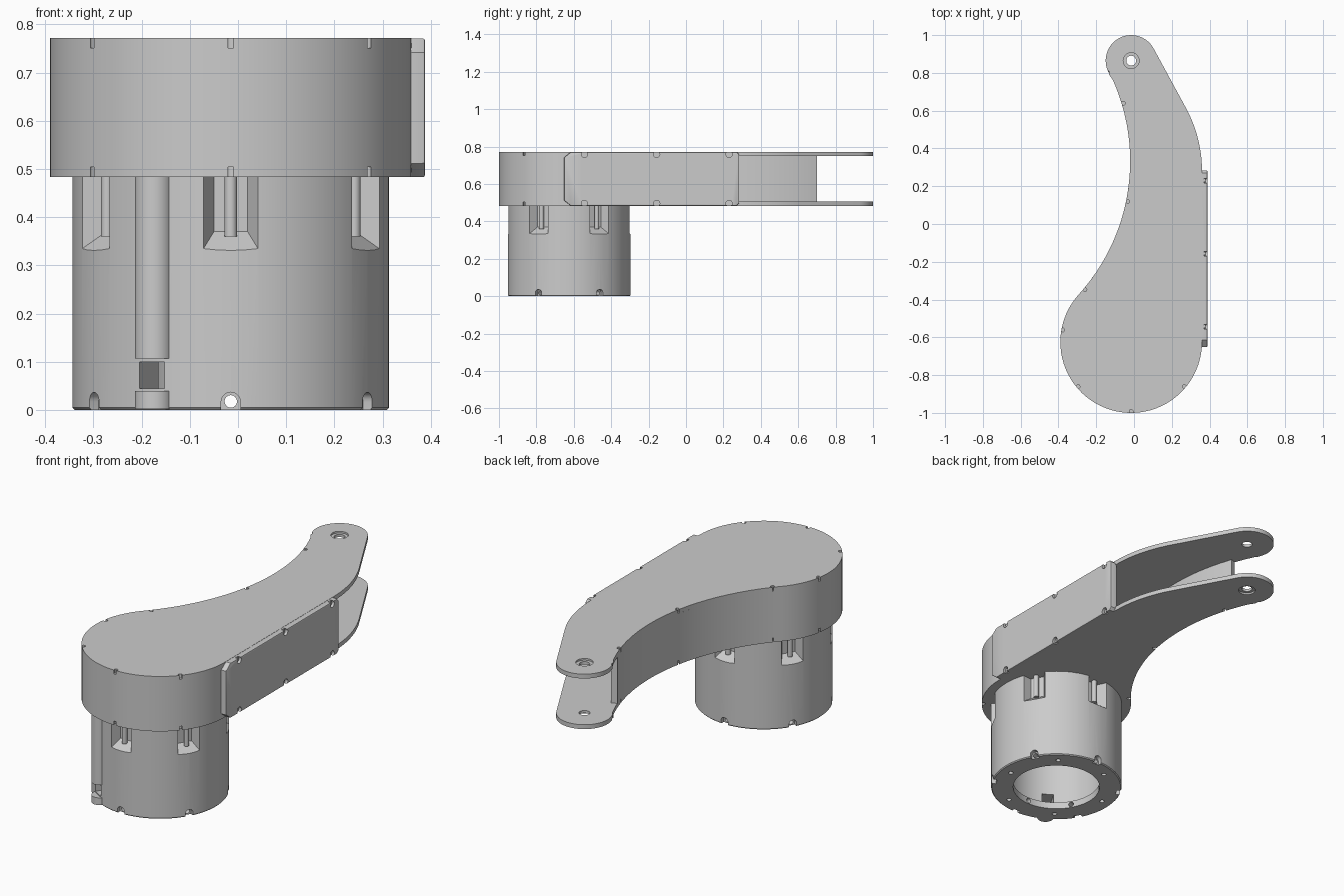
import bpy, bmesh
from math import sin, cos, radians, pi
from mathutils import Matrix, Vector

if "Cube" in bpy.data.objects:
    bpy.data.objects.remove(bpy.data.objects["Cube"])

HUB, TIP, LEFT = (-0.015, -0.625), (-0.015, 0.865), (-1.072, 0.333)
R_HUB, R_TIP, R_LEFT = 0.375, 0.135, 1.0515
AXIS_X = Matrix(((0, 0, 1, 0), (1, 0, 0, 0), (0, 1, 0, 0), (0, 0, 0, 1)))
HUB_M = Matrix.Translation((*HUB, 0))


def arc(c, r, a0, a1, n):
    return [(c[0] + r * cos(radians(a0 + (a1 - a0) * i / n)),
             c[1] + r * sin(radians(a0 + (a1 - a0) * i / n))) for i in range(n + 1)]


def circle(c, r, n=20):
    return arc(c, r, 0, 360, n)[:-1]


def polar(c, r, a):
    return (c[0] + r * cos(radians(a)), c[1] + r * sin(radians(a)))


def turn(a):
    return HUB_M @ Matrix.Rotation(radians(a), 4, 'Z')


def prism(bm, pts, z0, z1, m=Matrix()):
    lo = [bm.verts.new(m @ Vector((x, y, z0))) for x, y in pts]
    hi = [bm.verts.new(m @ Vector((x, y, z1))) for x, y in pts]
    bm.faces.new(lo[::-1])
    bm.faces.new(hi)
    for i in range(len(pts)):
        j = (i + 1) % len(pts)
        bm.faces.new((lo[i], lo[j], hi[j], hi[i]))


def hexahedron(bm, near, far, m):
    """Closed solid between two matching four-point loops."""
    a = [bm.verts.new(m @ Vector(p)) for p in near]
    b = [bm.verts.new(m @ Vector(p)) for p in far]
    bm.faces.new(a[::-1])
    bm.faces.new(b)
    for i in range(4):
        j = (i + 1) % 4
        bm.faces.new((a[i], a[j], b[j], b[i]))


def finish(name, bm):
    bmesh.ops.recalc_face_normals(bm, faces=bm.faces)
    me = bpy.data.meshes.new(name)
    bm.to_mesh(me)
    bm.free()
    ob = bpy.data.objects.new(name, me)
    bpy.context.collection.objects.link(ob)
    return ob


def cut(ob, bm):
    cutter = finish("cutter", bm)
    mod = ob.modifiers.new("cut", 'BOOLEAN')
    mod.operation, mod.solver, mod.object = 'DIFFERENCE', 'EXACT', cutter
    bpy.context.view_layer.objects.active = ob
    bpy.ops.object.modifier_apply(modifier=mod.name)
    bpy.data.objects.remove(cutter)


# Arm plates: one tangent-arc outline, rounded outer rim, screw and pivot holes
outline = (arc(TIP, R_TIP, 28.6, 206.7, 28) + arc(LEFT, R_LEFT, 26, -41.5, 36)
           + arc(HUB, R_HUB, 137.8, 360, 48) + arc((-0.34, 0.28), 0.70, 0, 28.6, 14))
holes = [polar(HUB, 0.367, a) for a in (170, 220, 270, 320)]
holes += [polar(LEFT, R_LEFT + 0.009, a) for a in (-40, -11.6, 16.8)]
for name, z0, z1, outer in (("bottom_plate", 0.483, 0.506, 0.483), ("top_plate", 0.749, 0.772, 0.772)):
    bm = bmesh.new()
    prism(bm, outline, z0, z1)
    rim = [e for e in bm.edges if all(abs(v.co.z - outer) < 1e-4 for v in e.verts)]
    bmesh.ops.bevel(bm, geom=rim, offset=0.006, segments=2, profile=0.5, affect='EDGES')
    plate = finish(name, bm)
    bm = bmesh.new()
    for h in holes:
        prism(bm, circle(h, 0.01, 12), z0 - 0.02, z1 + 0.02)
    prism(bm, circle(TIP, 0.026, 28), z0 - 0.02, z1 + 0.02)
    cut(plate, bm)
    bm = bmesh.new()
    prism(bm, circle(TIP, 0.042, 28), outer - 0.009, outer + 0.009)
    cut(plate, bm)

# Side wall between the plates, open on the right and at the tip
T = 0.03
wall = arc(LEFT, R_LEFT, 19.8, -41.5, 36) + arc(HUB, R_HUB, 137.8, 360, 48)
inner = arc(LEFT, R_LEFT + T, 19.8, -41.5, 36) + arc(HUB, R_HUB - T, 137.8, 360, 48)
bm = bmesh.new()
prism(bm, wall + inner[::-1], 0.504, 0.751)
finish("side_wall", bm)

# Side cover with screw notches along both long edges
bm = bmesh.new()
prism(bm, [(-0.615, 0.483), (0.27, 0.483), (0.284, 0.497), (0.284, 0.757), (0.27, 0.771),
           (-0.615, 0.771), (-0.652, 0.742), (-0.652, 0.512)], 0.352, 0.388, AXIS_X)
rim = [e for e in bm.edges if all(v.co.x > 0.38 for v in e.verts)]
bmesh.ops.bevel(bm, geom=rim, offset=0.005, segments=2, profile=0.5, affect='EDGES')
cover = finish("side_cover", bm)
bm, screws = bmesh.new(), bmesh.new()
for y in (-0.543, -0.157, 0.23):
    for z in (0.496, 0.759):
        prism(bm, circle((y, z), 0.017), 0.371, 0.40, AXIS_X)
        prism(screws, circle((y, z), 0.010, 14), 0.365, 0.378, AXIS_X)
cut(cover, bm)
finish("cover_screws", screws)

# Hollow base cylinder with a bottom flange
profile = [(0.217, 0), (0.323, 0), (0.328, 0.005), (0.328, 0.486), (0.25, 0.486), (0.25, 0.036), (0.217, 0.036)]
N = 72
bm = bmesh.new()
rings = [[bm.verts.new(HUB_M @ Vector((r * cos(2 * pi * i / N), r * sin(2 * pi * i / N), z)))
          for r, z in profile] for i in range(N)]
for i in range(N):
    a, b = rings[i], rings[(i + 1) % N]
    for k in range(len(profile)):
        j = (k + 1) % len(profile)
        bm.faces.new((a[k], b[k], b[j], a[j]))
base = finish("base_cylinder", bm)

# Tapered pockets, rim notches, radial and flange holes, cable opening
pockets, drills, bolts = bmesh.new(), bmesh.new(), bmesh.new()
for a in range(30, 390, 60):
    m = turn(a)
    hexahedron(pockets,
               [(0.345, -0.067, 0.318), (0.345, 0.067, 0.318), (0.345, 0.067, 0.5), (0.345, -0.067, 0.5)],
               [(0.278, -0.035, 0.370), (0.278, 0.035, 0.370), (0.278, 0.035, 0.5), (0.278, -0.035, 0.5)], m)
    notch = [(0.02, -0.02)] + arc((0, 0.017), 0.02, 0, 180, 12) + [(-0.02, -0.02)]
    prism(pockets, notch, 0.305, 0.35, m @ AXIS_X)
    prism(drills, circle((0, 0.018), 0.013, 16), 0.18, 0.35, m @ AXIS_X)
    prism(bolts, circle((0.296, 0), 0.013, 14), 0.36, 0.486, m)
    prism(drills, circle(polar((0, 0), 0.27, 22), 0.012, 14), -0.02, 0.025, m)
hexahedron(pockets,
           [(0.37, -0.03, 0.045), (0.37, 0.03, 0.045), (0.37, 0.03, 0.1), (0.37, -0.03, 0.1)],
           [(0.23, -0.03, 0.045), (0.23, 0.03, 0.045), (0.23, 0.03, 0.1), (0.23, -0.03, 0.1)], turn(240))
cut(base, pockets)
cut(base, drills)
finish("pocket_bolts", bolts)

# Cable conduit down the base, with a separate foot below the opening
for name, z0, z1 in (("cable_conduit", 0.107, 0.486), ("conduit_foot", 0.002, 0.04)):
    bm = bmesh.new()
    prism(bm, [(0.30, -0.04), (0.318, -0.04)] + arc((0.318, 0), 0.04, -80, 80, 14)
          + [(0.318, 0.04), (0.30, 0.04)], z0, z1, turn(240))
    finish(name, bm)

bpy.ops.object.select_all(action='SELECT')
bpy.context.view_layer.objects.active = base
bpy.ops.object.shade_smooth_by_angle(angle=radians(30))
